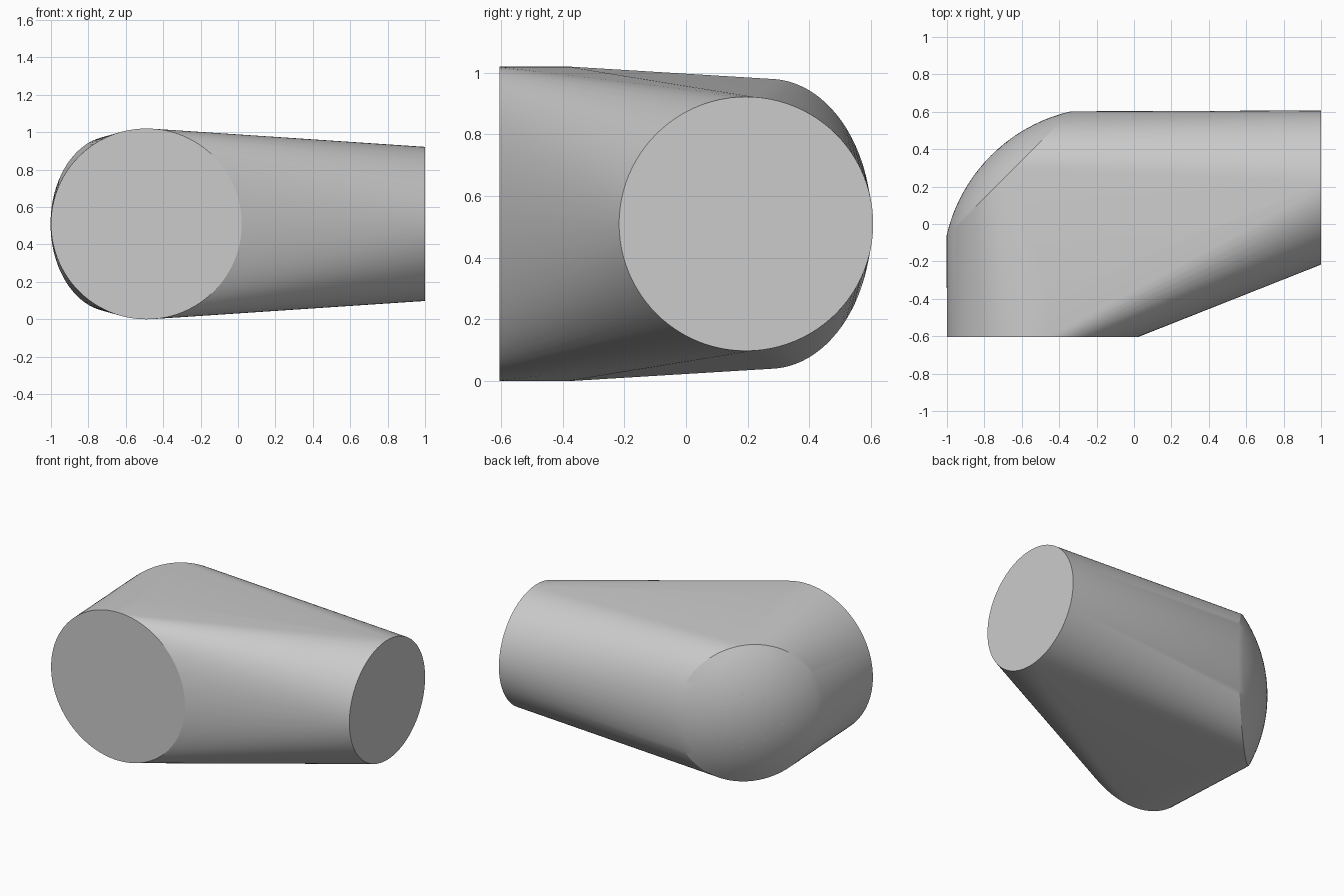
import bpy, bmesh
from math import sin, cos, pi, radians, sqrt
from mathutils import Vector

cube = bpy.data.objects.get("Cube")
if cube:
    bpy.data.objects.remove(cube, do_unlink=True)

grey = bpy.data.materials.new("light_grey")
grey.use_nodes = True
colour = (0.6, 0.6, 0.6, 1)
grey.diffuse_color = colour
grey.node_tree.nodes["Principled BSDF"].inputs["Base Color"].default_value = colour

SEGMENTS = 96
UP = Vector((0, 0, 1))
bm = bmesh.new()


def ring(centre, side, radius):
    """Upright circle of points spanned by a level side direction and z."""
    for i in range(SEGMENTS):
        a = 2 * pi * i / SEGMENTS
        bm.verts.new(Vector(centre) + radius * (Vector(side) * cos(a) + UP * sin(a)))


# Open ends of the elbow, with a short straight run behind the front end
ring((-0.49, -0.605, 0.51), (1, 0, 0), 0.51)
ring((-0.49, -0.38, 0.51), (1, 0, 0), 0.51)
ring((1.0, 0.195, 0.51), (0, 1, 0), 0.412)

# Shallow dome on the mitred outer corner
d = 1 / sqrt(2)
across, outward = Vector((d, d, 0)), Vector((-d, d, 0))
corner = Vector((-0.67, 0.27, 0.51))
rim, height = 0.47, 0.135
sphere = (rim ** 2 + height ** 2) / (2 * height)
steps = 10
for k in range(steps):
    r = rim * (1 - k / steps)
    rise = sqrt(sphere ** 2 - r ** 2) - (sphere - height)
    ring(corner + outward * rise, across, r)
bm.verts.new(corner + outward * height)

# Skin stretched over all the rings
hull = bmesh.ops.convex_hull(bm, input=bm.verts[:])
spare = {g for g in hull["geom_interior"] + hull["geom_unused"]
         if isinstance(g, bmesh.types.BMVert)}
bmesh.ops.delete(bm, geom=list(spare), context="VERTS")

# Merge each end into one flat face
for axis, value in ((1, -0.605), (0, 1.0)):
    flat = [f for f in bm.faces if all(abs(v.co[axis] - value) < 1e-4 for v in f.verts)]
    bmesh.ops.dissolve_faces(bm, faces=flat)
bmesh.ops.recalc_face_normals(bm, faces=bm.faces[:])

mesh = bpy.data.meshes.new("elbow_body")
bm.to_mesh(mesh)
bm.free()
body = bpy.data.objects.new("elbow_body", mesh)
bpy.context.collection.objects.link(body)
mesh.materials.append(grey)

bpy.ops.object.select_all(action="DESELECT")
body.select_set(True)
bpy.context.view_layer.objects.active = body
bpy.ops.object.shade_smooth_by_angle(angle=radians(20))
